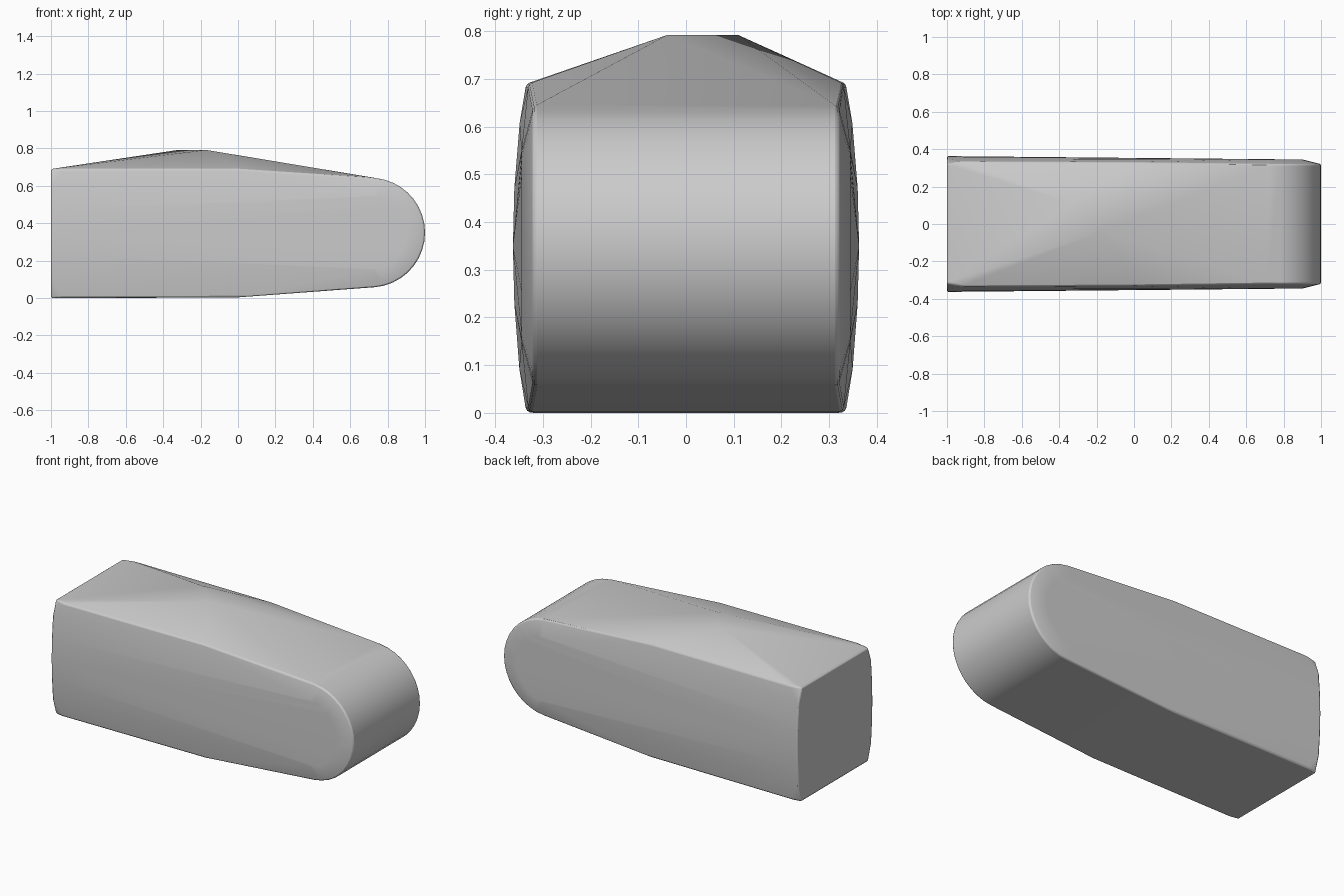
import bpy, bmesh
from math import sin, cos, pi

cube = bpy.data.objects.get("Cube")
if cube:
    bpy.data.objects.remove(cube, do_unlink=True)

# Plain grey material
grey = bpy.data.materials.new("grey")
grey.use_nodes = True
color = (0.6, 0.6, 0.6, 1)
grey.diffuse_color = color
grey.node_tree.nodes["Principled BSDF"].inputs["Base Color"].default_value = color


def nose(radius, x, y, steps=18):
    """Half circle of points around the rounded end."""
    for i in range(steps + 1):
        a = -0.47 * pi + 0.94 * pi * i / steps
        yield (x + radius * cos(a), y, 0.35 + radius * sin(a))


points = []
for s in (-1, 1):
    # Outer rim: straight edges and rounded nose
    for x, y, z in ((-1, 0.318, 0), (-1, 0.318, 0.69), (-0.93, 0.335, 0.002),
                    (-0.93, 0.335, 0.69), (0, 0.33, 0.003), (0, 0.33, 0.69)):
        points.append((x, s * y, z))
    points += nose(0.293, 0.707, s * 0.32)
    # Raised side panel with a slight bulge at the flat end
    points += nose(0.2, 0.7, s * 0.345)
    for dz, y in ((0, 0.363), (0.12, 0.36), (0.25, 0.35)):
        points += [(-1, s * y, 0.35 + dz), (-1, s * y, 0.35 - dz)]
# Short diagonal ridge at the top
points += [(-0.32, 0.11, 0.792), (-0.17, -0.04, 0.792)]

# Convex body shell
bm = bmesh.new()
for p in points:
    bm.verts.new(p)
hull = bmesh.ops.convex_hull(bm, input=bm.verts[:])
loose = {g for g in hull["geom_interior"] + hull["geom_unused"]
         if isinstance(g, bmesh.types.BMVert)}
bmesh.ops.delete(bm, geom=list(loose), context="VERTS")
bmesh.ops.dissolve_limit(bm, angle_limit=0.01, verts=bm.verts[:], edges=bm.edges[:])
bmesh.ops.recalc_face_normals(bm, faces=bm.faces[:])
mesh = bpy.data.meshes.new("body_shell")
bm.to_mesh(mesh)
bm.free()
mesh.materials.append(grey)
body = bpy.data.objects.new("body_shell", mesh)
bpy.context.collection.objects.link(body)

# Softened edges and smooth shading
bevel = body.modifiers.new("soft_edges", "BEVEL")
bevel.width = 0.008
bevel.segments = 2
bevel.limit_method = "ANGLE"
bevel.angle_limit = 0.5
weighted = body.modifiers.new("weighted_normals", "WEIGHTED_NORMAL")
weighted.keep_sharp = True
bpy.ops.object.select_all(action="DESELECT")
body.select_set(True)
bpy.context.view_layer.objects.active = body
bpy.ops.object.shade_smooth_by_angle(angle=0.7)
